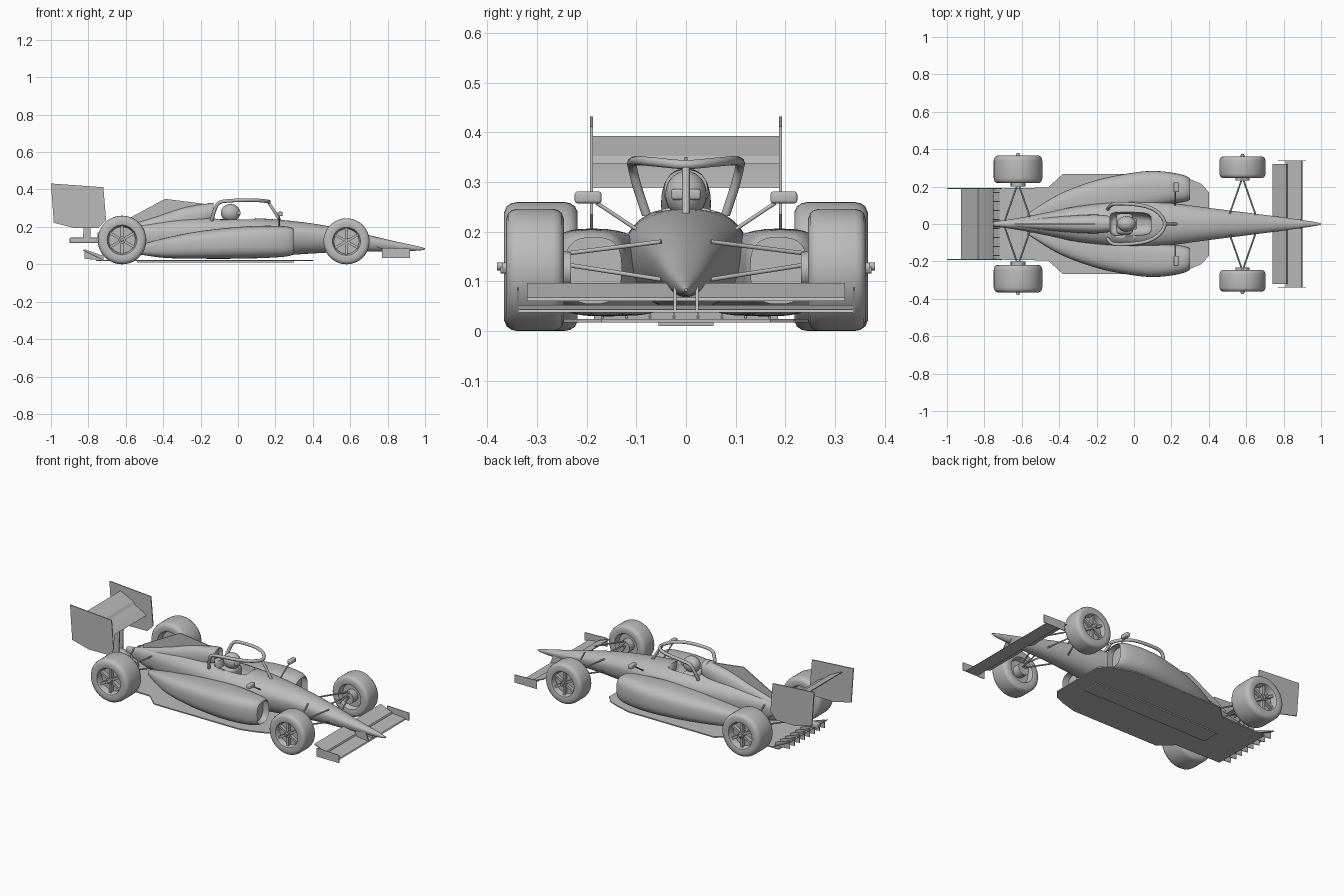
import bpy, bmesh, math
from mathutils import Vector, Matrix

if "Cube" in bpy.data.objects:
    bpy.data.objects.remove(bpy.data.objects["Cube"])

GREY = (0.5, 0.5, 0.5, 1)
mat = bpy.data.materials.new("plain_grey")
mat.use_nodes = True
mat.diffuse_color = GREY
mat.node_tree.nodes["Principled BSDF"].inputs["Base Color"].default_value = GREY
SIDES = (("left", 1), ("right", -1))


def finish(name, bm, angle=35):
    bmesh.ops.recalc_face_normals(bm, faces=bm.faces)
    me = bpy.data.meshes.new(name)
    bm.to_mesh(me)
    bm.free()
    me.materials.append(mat)
    me.shade_smooth()
    me.set_sharp_from_angle(angle=math.radians(angle))
    ob = bpy.data.objects.new(name, me)
    bpy.context.collection.objects.link(ob)
    return ob


def refine(pts, steps=5):
    """Smooth interpolation through a list of equal-length tuples."""
    pts = [Vector(p) for p in pts]
    out = []
    for i in range(len(pts) - 1):
        a, b = pts[i], pts[i + 1]
        p, q = pts[max(i - 1, 0)], pts[min(i + 2, len(pts) - 1)]
        for k in range(steps):
            t = k / steps
            out.append(0.5 * (2 * a + (b - p) * t + (2 * p - 5 * a + 4 * b - q) * t**2
                              + (3 * a - p - 3 * b + q) * t**3))
    return out + [pts[-1]]


def loft(name, stations, power=2.3, belt=0.5, inlet=0, n=36):
    """Skin of rounded sections: x, y centre, half width, bottom, top."""
    bm = bmesh.new()
    rings = []
    for x, yc, hw, zb, zt in refine([(*s,) for s in stations]):
        mid, ring = zb + (zt - zb) * belt, []
        for i in range(n):
            c, s = math.cos(math.tau * i / n), math.sin(math.tau * i / n)
            u = math.copysign(abs(c) ** (2 / power), c)
            v = math.copysign(abs(s) ** (2 / power), s)
            ring.append(bm.verts.new((x, yc + hw * u, mid + v * ((zt - mid) if s > 0 else (mid - zb)))))
        rings.append(ring)
    for a, b in zip(rings, rings[1:]):
        for i in range(n):
            bm.faces.new((a[i], a[(i + 1) % n], b[(i + 1) % n], b[i]))
    bm.faces.new(rings[0])
    front = bm.faces.new(rings[-1])
    if inlet:
        bmesh.ops.inset_region(bm, faces=[front], thickness=0.008)
        bmesh.ops.translate(bm, verts=front.verts, vec=(-inlet, 0, 0))
    return finish(name, bm)


def prism(name, outline, axis, lo, hi):
    """Flat polygon pushed from lo to hi along y or z."""
    bm = bmesh.new()
    put = (lambda a, b, d: (a, d, b)) if axis == "y" else (lambda a, b, d: (a, b, d))
    f = bm.faces.new([bm.verts.new(put(a, b, lo)) for a, b in outline])
    ext = bmesh.ops.extrude_face_region(bm, geom=[f])
    shift = (0, hi - lo, 0) if axis == "y" else (0, 0, hi - lo)
    bmesh.ops.translate(bm, verts=[v for v in ext["geom"] if isinstance(v, bmesh.types.BMVert)], vec=shift)
    return finish(name, bm, 20)


def box(name, centre, size, bevel=0, tilt=0):
    bm = bmesh.new()
    m = Matrix.Translation(centre) @ Matrix.Rotation(tilt, 4, "Y") @ Matrix.Diagonal((*size, 1))
    bmesh.ops.create_cube(bm, size=1, matrix=m)
    if bevel:
        bmesh.ops.bevel(bm, geom=bm.edges[:], offset=bevel, segments=3, affect="EDGES", profile=0.5)
    return finish(name, bm)


def tube(name, pts, r, smooth=False):
    cu = bpy.data.curves.new(name, "CURVE")
    cu.dimensions, cu.bevel_depth, cu.bevel_resolution, cu.use_fill_caps = "3D", r, 3, True
    pts = refine(pts) if smooth else pts
    sp = cu.splines.new("POLY")
    sp.points.add(len(pts) - 1)
    for p, co in zip(sp.points, pts):
        p.co = (*co, 1)
    tmp = bpy.data.objects.new(name, cu)
    bm = bmesh.new()
    me = tmp.to_mesh()
    bm.from_mesh(me)
    bpy.data.objects.remove(tmp)
    return finish(name, bm, 50)


def wheel(name, x, y, R, w, side):
    """Turned tyre with a recessed, six spoke rim."""
    bm = bmesh.new()
    half = [(0, .45), (.54, .45), (.58, .85), (.61, .97), (.66, 1), (.84, 1), (.93, .93), (.98, .8), (1, .62)]
    prof = [(r, -d) for r, d in half] + [(r, d) for r, d in reversed(half)]
    vs = [bm.verts.new((r * R, d * w, 0)) for r, d in prof]
    es = [bm.edges.new(p) for p in zip(vs, vs[1:])]
    bmesh.ops.spin(bm, geom=vs + es, cent=(0, 0, 0), axis=(0, 1, 0), angle=math.tau, steps=48, use_merge=True)
    bmesh.ops.remove_doubles(bm, verts=bm.verts, dist=1e-5)
    for i in range(6):
        m = (Matrix.Rotation(math.tau * i / 6, 4, "Y") @ Matrix.Translation((0, side * w * .62, R * .3))
             @ Matrix.Diagonal((R * .11, w * .3, R * .56, 1)))
        bmesh.ops.create_cube(bm, size=1, matrix=m)
    turn = Matrix.Rotation(math.pi / 2, 4, "X")
    for r, d, depth in ((.14, .65, .5), (.06, .95, .5), (.3, -.85, .8)):
        bmesh.ops.create_cone(bm, cap_ends=True, segments=20, radius1=R * r, radius2=R * r, depth=w * depth,
                              matrix=Matrix.Translation((0, side * w * d, 0)) @ turn)
    bmesh.ops.translate(bm, verts=bm.verts, vec=(x, side * y, R))
    return finish(name, bm)


# Main body and nose, with the cockpit cut out
body = loft("body", [
    (-.75, 0, .012, .13, .17), (-.6, 0, .035, .08, .2), (-.45, 0, .065, .05, .225), (-.3, 0, .095, .04, .245),
    (-.1, 0, .117, .04, .252), (.05, 0, .122, .04, .248), (.2, 0, .112, .045, .24), (.4, 0, .086, .058, .218),
    (.6, 0, .061, .068, .18), (.8, 0, .035, .068, .132), (.96, 0, .012, .073, .097), (1, 0, .003, .08, .086)],
    power=2.1, belt=.62)
cutter = loft("cockpit_cutter", [(-.125, 0, .05, .17, .4), (-.1, 0, .062, .16, .4), (0, 0, .064, .16, .4),
                                 (.07, 0, .056, .16, .4), (.09, 0, .04, .17, .4)], power=3)
cutter.hide_render = True
cutter.hide_set(True)
cut = body.modifiers.new("cockpit", "BOOLEAN")
cut.object, cut.operation, cut.solver = cutter, "DIFFERENCE", "EXACT"

# Engine cover, airbox and fin
loft("engine_cover", [(-.74, 0, .009, .13, .168), (-.6, 0, .022, .14, .205), (-.45, 0, .036, .15, .25),
                      (-.3, 0, .047, .17, .3), (-.2, 0, .05, .2, .32), (-.13, 0, .043, .235, .327)], inlet=.03)
prism("engine_fin", [(-.64, .19), (-.64, .215), (-.39, .35), (-.14, .318), (-.2, .25)], "y", -.003, .003)

# Driver and halo
bm = bmesh.new()
bmesh.ops.create_uvsphere(bm, u_segments=28, v_segments=18, radius=.045,
                          matrix=Matrix.Translation((-.04, 0, .275)) @ Matrix.Diagonal((1.15, .93, 1.05, 1)))
finish("helmet", bm)
box("visor", (.002, 0, .275), (.022, .06, .022), .006)
box("driver_shoulders", (-.05, 0, .205), (.09, .11, .07), .02)
arch = [(-.14, .08, .235), (-.125, .098, .29), (-.1, .108, .33), (-.04, .108, .34),
        (.06, .095, .343), (.13, .06, .34), (.165, 0, .335)]
tube("halo_ring", arch + [(x, -y, z) for x, y, z in reversed(arch[:-1])], .0095, True)
tube("halo_strut", [(.16, 0, .335), (.19, 0, .29), (.23, 0, .225)], .008, True)

# Floor, plank and diffuser
edge = [(-.76, .19), (-.46, .195), (-.38, .268), (.2, .268), (.3, .24), (.36, .215), (.4, .17)]
prism("floor", edge + [(x, -y) for x, y in reversed(edge)], "z", .017, .024)
box("plank", (-.12, 0, .014), (.84, .11, .008))
box("diffuser", (-.77, 0, .047), (.13, .37, .004), tilt=.45)
for i in range(8):
    y = (i - 3.5) * .048
    prism("diffuser_strake", [(-.72, .02), (-.72, .045), (-.82, .08), (-.82, .03)], "y", y - .002, y + .002)
box("rear_crash_structure", (-.8, 0, .128), (.2, .035, .028), .005)

# Rear wing
plate = [(-1, .432), (-.72, .412), (-.705, .235), (-.745, .195), (-.87, .193), (-.985, .222)]
prism("rear_wing_main", [(-.75, .288), (-.76, .298), (-.835, .338), (-.835, .332), (-.78, .295)], "y", -.19, .19)
prism("rear_wing_flap", [(-.825, .336), (-.84, .352), (-.925, .393), (-.925, .388), (-.85, .342)], "y", -.19, .19)
for s in (1, -1):
    prism("rear_wing_pylon", [(-.83, .13), (-.79, .13), (-.785, .31), (-.815, .32)], "y", s * .018 - .003, s * .018 + .003)

# Front wing
prism("front_wing_main", [(.9, .037), (.895, .043), (.81, .052), (.81, .045)], "y", -.338, .338)
prism("front_wing_flap", [(.82, .06), (.815, .068), (.74, .097), (.74, .092)], "y", -.32, .32)

for side, s in SIDES:
    prism(side + "_rear_endplate", plate, "y", s * .19 - .003, s * .19 + .003)
    prism(side + "_front_endplate", [(.77, .035), (.77, .088), (.92, .083), (.92, .035)], "y", s * .338 - .002, s * .338 + .002)
    prism(side + "_nose_pylon", [(.82, .045), (.9, .04), (.88, .09), (.8, .09)], "y", s * .022 - .003, s * .022 + .003)

    # Sidepod: x, inner y, outer y, bottom, top
    pod = [(-.57, .02, .055, .06, .09), (-.4, .03, .16, .035, .138), (-.2, .05, .235, .03, .178), (0, .07, .275, .03, .2),
           (.12, .09, .283, .033, .206), (.22, .11, .272, .038, .205), (.275, .12, .258, .045, .2), (.3, .13, .243, .055, .188)]
    loft(side + "_sidepod", [(x, s * (a + b) / 2, (b - a) / 2, zb, zt) for x, a, b, zb, zt in pod],
         power=2.8, belt=.55, inlet=.04)

    # Mirror
    box(side + "_mirror", (.225, s * .197, .269), (.026, .054, .024), .006)
    tube(side + "_mirror_stay", [(.22, s * .18, .258), (.22, s * .1, .205)], .004)

    # Wheels and suspension
    wheel(side + "_front_wheel", .58, .304, .123, .058, s)
    wheel(side + "_rear_wheel", -.62, .292, .13, .074, s)
    for end, x, hub, body_y in (("front", .58, .25, .05), ("rear", -.62, .22, .02)):
        for d in (-.07, .07):
            tube(f"{side}_{end}_upper_arm", [(x, s * hub, .155), (x + d, s * body_y, .18)], .0045)
            tube(f"{side}_{end}_lower_arm", [(x, s * hub, .135), (x + d, s * body_y, .104)], .0045)
        tube(f"{side}_{end}_axle", [(x, s * hub, .128), (x, s * .37, .128)], .01)
